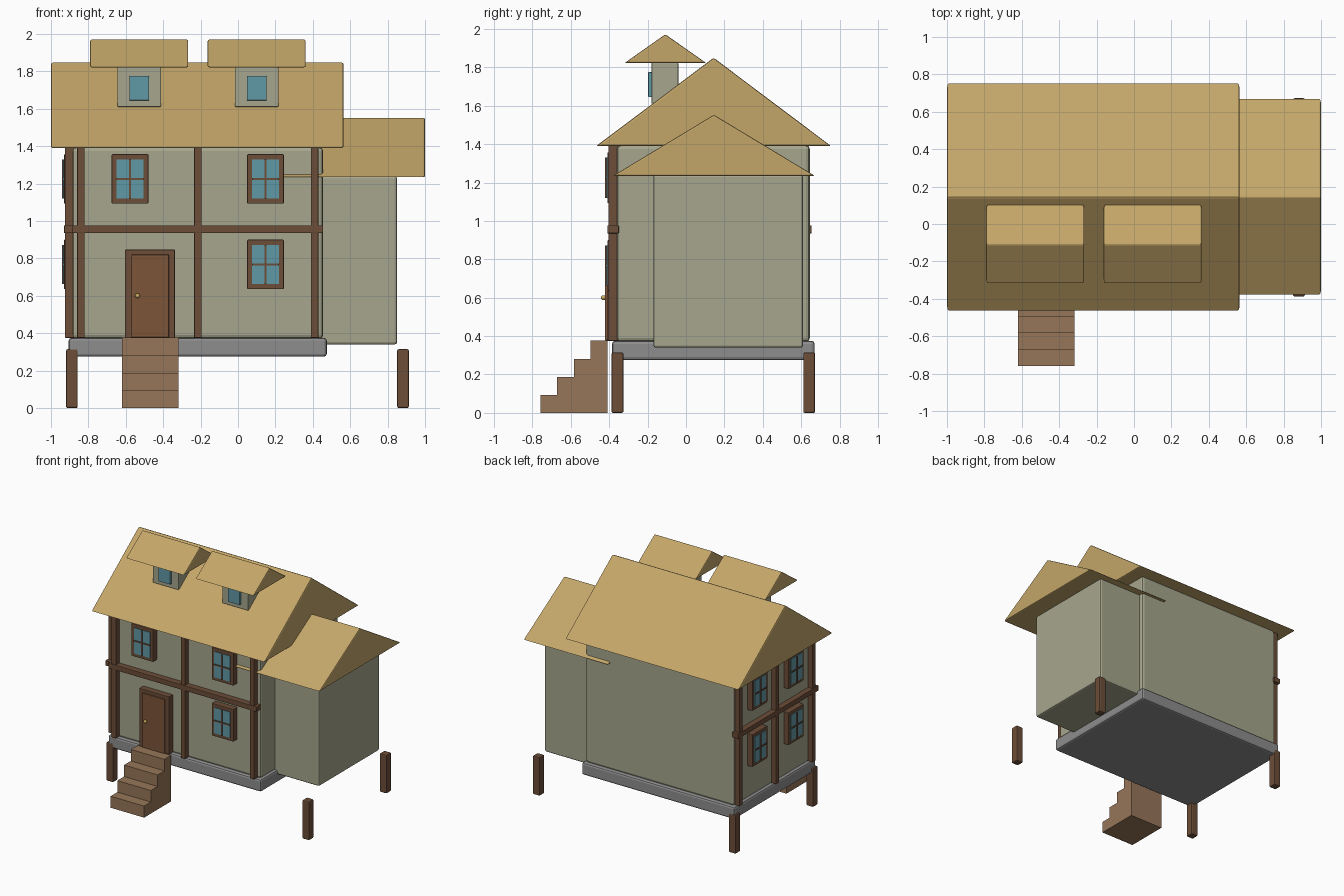
import bpy, bmesh
from mathutils import Vector

if "Cube" in bpy.data.objects:
    bpy.data.objects.remove(bpy.data.objects["Cube"])


def material(name, rgb):
    m = bpy.data.materials.new(name)
    m.diffuse_color = (*rgb, 1)
    m.use_nodes = True
    m.node_tree.nodes["Principled BSDF"].inputs["Base Color"].default_value = m.diffuse_color
    return m


WALL = material("plaster", (0.38, 0.38, 0.27))
ROOF = material("thatch", (0.55, 0.38, 0.14))
WOOD = material("timber", (0.15, 0.075, 0.04))
DOOR = material("door_wood", (0.20, 0.09, 0.04))
STEP = material("step_wood", (0.31, 0.18, 0.10))
GLASS = material("glass", (0.12, 0.32, 0.38))
STONE = material("stone", (0.27, 0.27, 0.27))
BRASS = material("brass", (0.6, 0.42, 0.12))


def finish(name, bm, mat, bevel=0.0, segments=2):
    bmesh.ops.recalc_face_normals(bm, faces=bm.faces)
    me = bpy.data.meshes.new(name)
    bm.to_mesh(me)
    bm.free()
    ob = bpy.data.objects.new(name, me)
    bpy.context.collection.objects.link(ob)
    me.materials.append(mat)
    if bevel:
        mod = ob.modifiers.new("bevel", "BEVEL")
        mod.width, mod.segments = bevel, segments
    return ob


def box(name, lo, hi, mat, bevel=0.0):
    lo, hi = Vector(lo), Vector(hi)
    bm = bmesh.new()
    bmesh.ops.create_cube(bm, size=1)
    for v in bm.verts:
        v.co = (lo + hi) / 2 + v.co * (hi - lo)
    return finish(name, bm, mat, bevel)


def gable(name, x0, x1, y0, y1, z0, z1, bevel):
    # Solid triangular roof with its ridge along x
    bm = bmesh.new()
    tri = [bm.verts.new((x0, y, z)) for y, z in
           ((y0, z0), (y1, z0), ((y0 + y1) / 2, z1))]
    face = bm.faces.new(tri)
    ext = bmesh.ops.extrude_face_region(bm, geom=[face])["geom"]
    bmesh.ops.translate(bm, vec=(x1 - x0, 0, 0),
                        verts=[g for g in ext if isinstance(g, bmesh.types.BMVert)])
    return finish(name, bm, ROOF, bevel)


def wall_box(name, side, a, z, d, mat, bevel=0.0):
    # a = range along the wall, d = depth range outward from the wall face
    if side == "front":
        return box(name, (a[0], -0.36 - d[1], z[0]), (a[1], -0.36 - d[0], z[1]), mat, bevel)
    return box(name, (-0.88 - d[1], a[0], z[0]), (-0.88 - d[0], a[1], z[1]), mat, bevel)


def window(name, side, c, z):
    wall_box(name + "_frame", side, (c - 0.098, c + 0.098), (z - 0.132, z + 0.132),
             (-0.01, 0.05), WOOD, 0.004)
    wall_box(name + "_pane", side, (c - 0.073, c + 0.073), (z - 0.105, z + 0.105),
             (0.03, 0.055), GLASS)
    wall_box(name + "_mullion", side, (c - 0.005, c + 0.005), (z - 0.105, z + 0.105),
             (0.03, 0.062), WOOD)
    wall_box(name + "_crossbar", side, (c - 0.073, c + 0.073), (z - 0.005, z + 0.005),
             (0.03, 0.062), WOOD)


# Base, walls and stilts
box("foundation", (-0.905, -0.385, 0.275), (0.475, 0.67, 0.375), STONE, 0.015)
box("main_walls", (-0.885, -0.36, 0.37), (0.455, 0.645, 1.395), WALL, 0.02)
box("extension_walls", (0.3, -0.17, 0.34), (0.85, 0.61, 1.24), WALL, 0.012)
for x in (-0.888, 0.882):
    for y in (-0.357, 0.642):
        box("stilt", (x - 0.031, y - 0.031, 0), (x + 0.031, y + 0.031, 0.315), WOOD, 0.008)

# Roofs
gable("main_roof", -1.0, 0.565, -0.468, 0.756, 1.39, 1.85, 0.01)
gable("extension_roof", 0.235, 1.0, -0.381, 0.672, 1.235, 1.553, 0.008)

# Dormers
for c in (-0.528, 0.1):
    box("dormer_walls", (c - 0.117, -0.18, 1.61), (c + 0.117, -0.04, 1.825), WALL, 0.006)
    box("dormer_window", (c - 0.053, -0.197, 1.645), (c + 0.053, -0.17, 1.775), GLASS, 0.003)
    gable("dormer_roof", c - 0.262, c + 0.262, -0.321, 0.106, 1.822, 1.972, 0.008)

# Timber framing on the front and left walls
for side, posts, span in (("front", (-0.84, -0.215, 0.41), (-0.885, 0.455)),
                          ("left", (-0.33, 0.14, 0.61), (-0.385, 0.655))):
    for p in posts:
        wall_box(side + "_timber_post", side, (p - 0.02, p + 0.02), (0.375, 1.395),
                 (-0.01, 0.045), WOOD, 0.004)
    wall_box(side + "_timber_beam", side, span, (0.935, 0.977), (-0.01, 0.05), WOOD, 0.004)

# Windows
for x, z in ((-0.577, 1.225), (0.147, 1.225), (0.147, 0.768)):
    window("front_window", "front", x, z)
for y in (-0.095, 0.375):
    for z in (1.225, 0.768):
        window("left_window", "left", y, z)

# Door with knob
wall_box("door_frame", "front", (-0.605, -0.337), (0.375, 0.847), (-0.01, 0.05), WOOD, 0.004)
wall_box("door", "front", (-0.57, -0.37), (0.378, 0.82), (0.02, 0.062), DOOR, 0.003)
bm = bmesh.new()
bmesh.ops.create_uvsphere(bm, u_segments=12, v_segments=8, radius=0.013)
bmesh.ops.translate(bm, vec=(-0.537, -0.43, 0.6), verts=bm.verts)
for f in bm.faces:
    f.smooth = True
finish("door_knob", bm, BRASS)

# Entrance steps
for i in range(4):
    y = -0.758 + i * 0.087
    box("step", (-0.62, y, 0), (-0.317, y + 0.087, 0.094 * (i + 1)), STEP)
